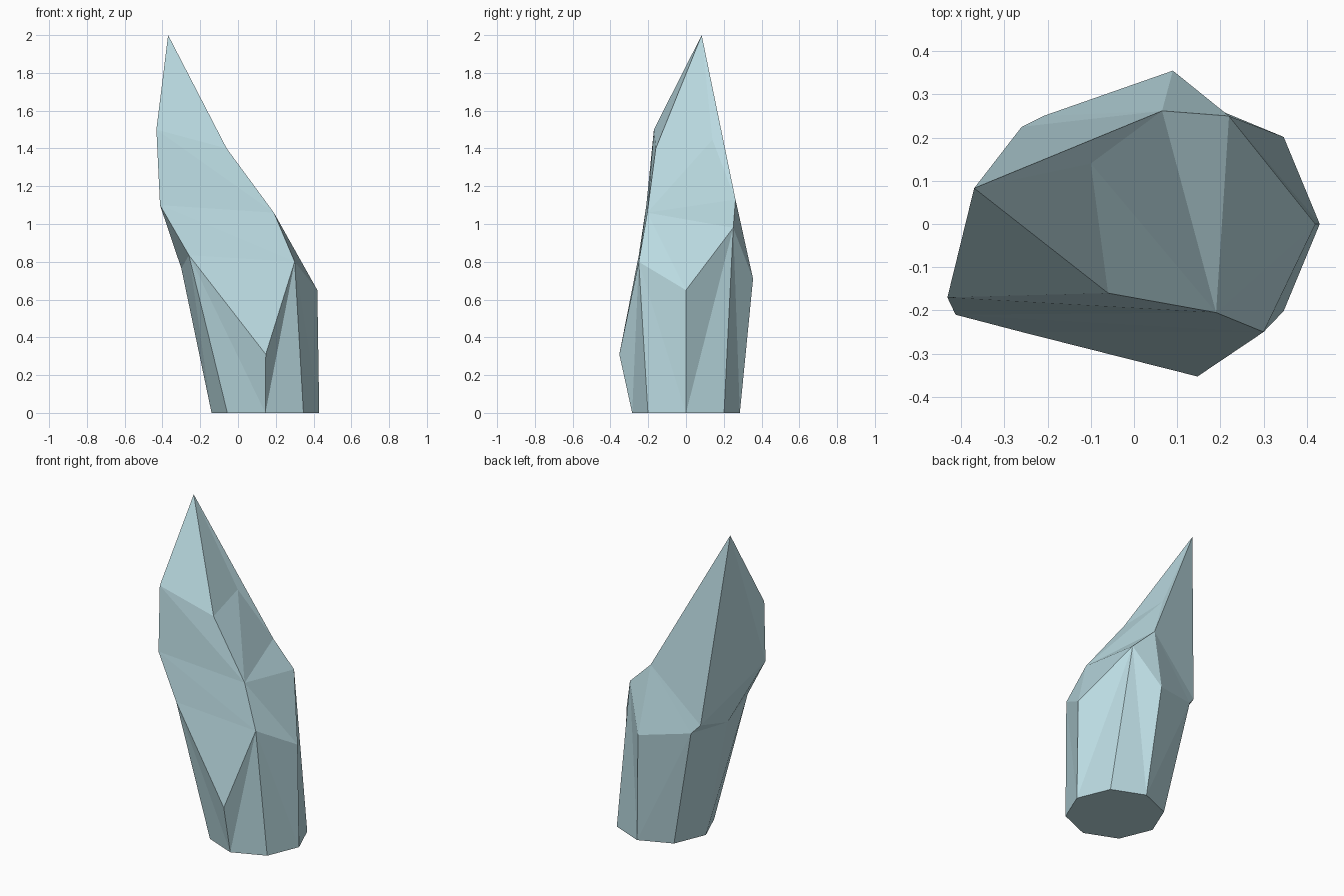
import bpy, bmesh, math

if "Cube" in bpy.data.objects:
    bpy.data.objects.remove(bpy.data.objects["Cube"])

ice = bpy.data.materials.new("pale ice blue")
ice.diffuse_color = (0.49, 0.70, 0.75, 1)
ice.use_nodes = True
ice.node_tree.nodes["Principled BSDF"].inputs["Base Color"].default_value = ice.diffuse_color

bm = bmesh.new()

# Octagonal foot
R, CX = 0.285, 0.145
foot = [bm.verts.new((CX + R * math.cos(i * math.pi / 4),
                      R * math.sin(i * math.pi / 4), 0)) for i in range(8)]

# Shoulder: where each prism edge ends, counter-clockwise from +x
shoulder = [bm.verts.new(p) for p in (
    (0.42, 0, 0.65), (0.22, 0.25, 0.98), (0.09, 0.355, 0.71), (-0.21, 0.25, 0.76),
    (-0.30, 0.01, 0.765), (-0.26, -0.25, 0.835), (0.147, -0.353, 0.31), (0.30, -0.25, 0.80))]

# Upper facet corners
pts = {
    "A": (-0.37, 0.083, 2.0),    # apex
    "M": (-0.432, -0.17, 1.5),   # left ridge
    "L": (-0.413, -0.21, 1.10),
    "P": (-0.06, -0.16, 1.40),   # front ridge
    "S": (0.19, -0.205, 1.06),
    "Q": (-0.10, 0.14, 1.446),   # sloping right facet
    "T": (0.065, 0.262, 1.13),   # back ridge
    "U": (-0.26, 0.225, 0.815),
}
v = {k: bm.verts.new(p) for k, p in pts.items()}
v.update({str(i): s for i, s in enumerate(shoulder)})

# Prism sides, split towards the taller shoulder corner
bm.faces.new(foot[::-1])
for i in range(8):
    j = (i + 1) % 8
    a, b, c, d = foot[i], foot[j], shoulder[j], shoulder[i]
    tris = ((a, b, c), (a, c, d)) if c.co.z > d.co.z else ((a, b, d), (b, c, d))
    for t in tris:
        bm.faces.new(t)

# Cut facets of the tip
facets = ("AMP MSP MLS L7S L57 567 "      # front
          "APQ AQT QST PSQ ST1 S10 S07 "  # right
          "ATU T23 T3U 12T "              # back
          "AML ALU LU4 U34 L45")          # left
for f in facets.split():
    bm.faces.new([v[k] for k in f])
bmesh.ops.recalc_face_normals(bm, faces=bm.faces)

mesh = bpy.data.meshes.new("crystal_shard")
bm.to_mesh(mesh)
bm.free()
mesh.materials.append(ice)
bpy.context.collection.objects.link(bpy.data.objects.new("crystal_shard", mesh))
